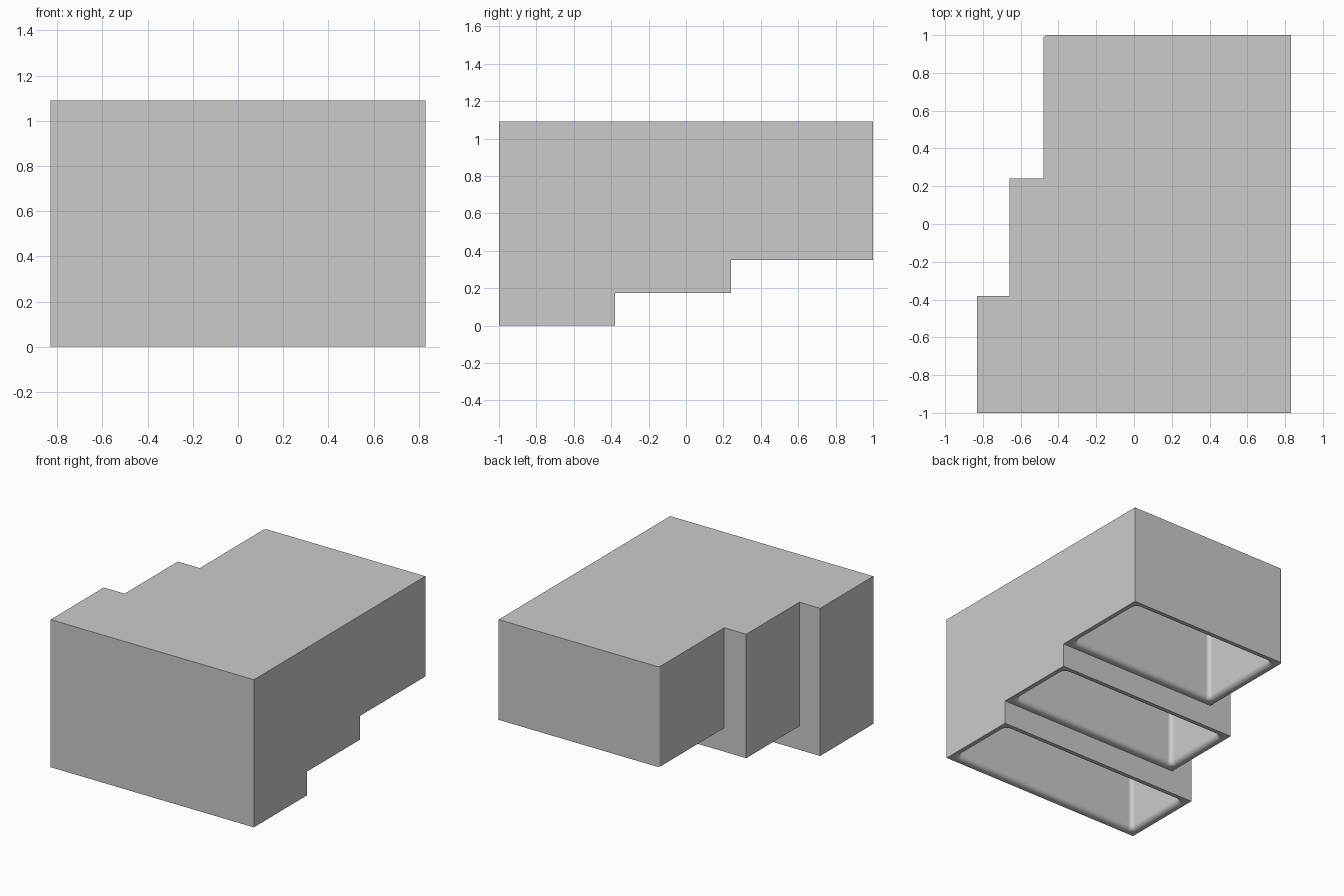
import bpy, bmesh
from math import sin, cos, pi

cube = bpy.data.objects.get("Cube")
if cube:
    bpy.data.objects.remove(cube, do_unlink=True)

RIGHT, TOP, WALL, LIP, CORNER = 0.83, 1.09, 0.055, 0.035, 0.03
# Each section: left edge x, front y, back y, underside z
SECTIONS = [(-0.83, -1, -0.38, 0), (-0.66, -0.38, 0.24, 0.175), (-0.48, 0.24, 1, 0.35)]

grey = bpy.data.materials.new("plain grey")
grey.diffuse_color = (0.6, 0.6, 0.6, 1)
grey.use_nodes = True
grey.node_tree.nodes["Principled BSDF"].inputs["Base Color"].default_value = (0.6, 0.6, 0.6, 1)


def finish(name, bm, helper=False):
    bmesh.ops.recalc_face_normals(bm, faces=bm.faces)
    mesh = bpy.data.meshes.new(name)
    bm.to_mesh(mesh)
    bm.free()
    mesh.materials.append(grey)
    obj = bpy.data.objects.new(name, mesh)
    bpy.context.collection.objects.link(obj)
    if helper:
        obj.hide_render = True
    return obj


def stack(loops):
    """Closed solid skinned over a stack of matching loops."""
    bm = bmesh.new()
    rings = [[bm.verts.new(p) for p in loop] for loop in loops]
    for a, b in zip(rings, rings[1:]):
        for i in range(len(a)):
            j = (i + 1) % len(a)
            bm.faces.new((a[i], a[j], b[j], b[i]))
    bm.faces.new(rings[0][::-1])
    bm.faces.new(rings[-1])
    return bm


def rounded_loop(x0, x1, y0, y1, r, z, steps=6):
    centres = [(x1 - r, y1 - r), (x0 + r, y1 - r), (x0 + r, y0 + r), (x1 - r, y0 + r)]
    return [(cx + r * cos((q + k / steps) * pi / 2), cy + r * sin((q + k / steps) * pi / 2), z)
            for q, (cx, cy) in enumerate(centres) for k in range(steps + 1)]


def cavity(x0, y0, y1, z):
    """Rounded pocket that flares softly at its mouth."""
    levels = [(LIP, z - 0.03)]
    levels += [(LIP * (1 - sin(a)), z + LIP * (1 - cos(a))) for a in [k * pi / 12 for k in range(7)]]
    levels.append((0, TOP - WALL))
    loops = []
    for flare, height in levels:
        d = WALL - flare
        loops.append(rounded_loop(x0 + d, RIGHT - d, y0 + d, y1 - d, CORNER + flare, height))
    return stack(loops)


def cut(obj, cutter):
    mod = obj.modifiers.new("cut", "BOOLEAN")
    mod.operation = "DIFFERENCE"
    mod.solver = "EXACT"
    mod.object = cutter
    bpy.context.view_layer.objects.active = obj
    bpy.ops.object.modifier_apply(modifier=mod.name)
    bpy.data.objects.remove(cutter, do_unlink=True)


# Stepped outline raised into the main body
outline = [(RIGHT, 1), (RIGHT, -1)]
for x, front, back, _ in SECTIONS:
    outline += [(x, front), (x, back)]
bm = stack([[(x, y, z) for x, y in outline] for z in (0, TOP)])

# Slightly softened back corner
edges = [e for e in bm.edges
         if all(abs(v.co.x + 0.48) < 0.01 and abs(v.co.y - 1) < 0.01 for v in e.verts)]
bmesh.ops.bevel(bm, geom=edges, offset=0.02, segments=4, profile=0.5, affect="EDGES")
body = finish("stepped_body", bm)

# Steps in the underside
for _, front, _, z in SECTIONS[1:]:
    corners = [(-1, front), (1, front), (1, 1.1), (-1, 1.1)]
    cut(body, finish("step_cutter", stack([[(x, y, h) for x, y in corners] for h in (-0.1, z)]), True))

# Hollow pocket inside each section
for section in SECTIONS:
    cut(body, finish("pocket_cutter", cavity(*section), True))

bpy.ops.object.select_all(action="DESELECT")
body.select_set(True)
bpy.context.view_layer.objects.active = body
bpy.ops.object.shade_smooth_by_angle(angle=pi / 6)
weighted = body.modifiers.new("clean_shading", "WEIGHTED_NORMAL")
weighted.keep_sharp = True
